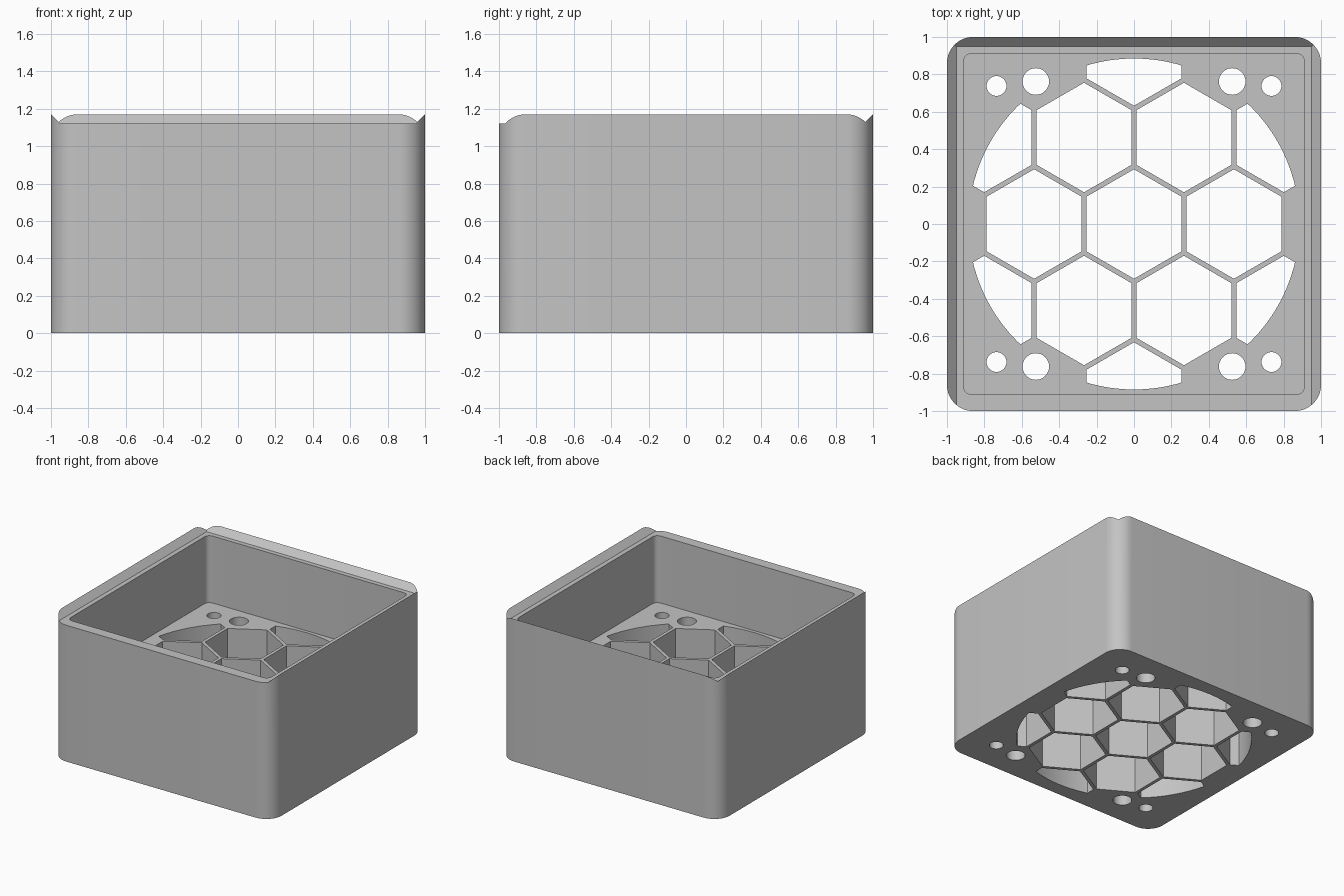
import bpy, bmesh
from math import pi, sin, cos, sqrt

cube = bpy.data.objects.get("Cube")
if cube:
    bpy.data.objects.remove(cube, do_unlink=True)

# Main dimensions
HEIGHT, RIM_FLOOR, GRILLE_TOP = 1.17, 1.12, 0.57
PITCH, BAR = 0.534, 0.027

grey = bpy.data.materials.new("plain_grey")
grey.use_nodes = True
grey.diffuse_color = (0.55, 0.55, 0.55, 1)
grey.node_tree.nodes["Principled BSDF"].inputs["Base Color"].default_value = grey.diffuse_color


def circle(cx, cy, r, n, turn=0.0):
    return [(cx + r * cos(turn + 2 * pi * i / n), cy + r * sin(turn + 2 * pi * i / n))
            for i in range(n)]


def rounded_square(half, r, steps):
    points = []
    for q, (sx, sy) in enumerate([(1, 1), (-1, 1), (-1, -1), (1, -1)]):
        for i in range(steps + 1):
            a = (q + i / steps) * pi / 2
            points.append((sx * (half - r) + r * cos(a), sy * (half - r) + r * sin(a)))
    return points


def add_prism(bm, bottom, z0, z1, top=None):
    low = [bm.verts.new((x, y, z0)) for x, y in bottom]
    high = [bm.verts.new((x, y, z1)) for x, y in top or bottom]
    bm.faces.new(low[::-1])
    bm.faces.new(high)
    n = len(low)
    for i in range(n):
        j = (i + 1) % n
        bm.faces.new((low[i], low[j], high[j], high[i]))


def make(name, prisms):
    bm = bmesh.new()
    for prism in prisms:
        add_prism(bm, *prism)
    mesh = bpy.data.meshes.new(name)
    bm.to_mesh(mesh)
    bm.free()
    obj = bpy.data.objects.new(name, mesh)
    bpy.context.collection.objects.link(obj)
    return obj


def combine(target, tool, operation):
    """Apply a boolean and remove the tool."""
    mod = target.modifiers.new("cut", 'BOOLEAN')
    mod.operation, mod.solver, mod.object = operation, 'EXACT', tool
    bpy.context.view_layer.update()
    graph = bpy.context.evaluated_depsgraph_get()
    mesh = bpy.data.meshes.new_from_object(target.evaluated_get(graph))
    target.modifiers.clear()
    target.data = mesh
    bpy.data.objects.remove(tool, do_unlink=True)


# Solid body with rounded upright corners
body = make("grille_box", [(rounded_square(1, 0.14, 12), 0, HEIGHT)])

# Honeycomb openings, trimmed to a round field
row = PITCH * sqrt(3) / 2
centres = [(i * PITCH, 0) for i in (-1, 0, 1)]
centres += [(i * PITCH / 2, s * row) for i in (-3, -1, 1, 3) for s in (-1, 1)]
centres += [(0, s * 2 * row) for s in (-1, 1)]
cell_radius = (PITCH - BAR) / sqrt(3)
cells = make("cell_cutter", [(circle(x, y, cell_radius, 6, pi / 2), -0.1, 0.8) for x, y in centres])
field = make("field_cutter", [(circle(0, 0, 0.885, 96), -0.2, 0.9)])
combine(cells, field, 'INTERSECT')
combine(body, cells, 'DIFFERENCE')

# Two screw holes in every corner
holes = [(circle(sx * x, sy * y, r, 32), -0.1, 0.8)
         for x, y, r in ((0.735, 0.738, 0.053), (0.525, 0.762, 0.071))
         for sx in (-1, 1) for sy in (-1, 1)]
combine(body, make("hole_cutter", holes), 'DIFFERENCE')

# Open upper chamber
chamber = make("chamber_cutter", [(rounded_square(0.912, 0.045, 6), GRILLE_TOP, 1.4)])
combine(body, chamber, 'DIFFERENCE')


# Sloping lid seat, open at the front
def seat(w):
    return [(-w, -1.3), (w, -1.3), (w, w), (-w, w)]


lid_seat = make("lid_seat_cutter", [(seat(0.95), RIM_FLOOR, RIM_FLOOR + 0.1, seat(1.05))])
combine(body, lid_seat, 'DIFFERENCE')

body.data.materials.clear()
body.data.materials.append(grey)
for face in body.data.polygons:
    face.material_index = 0

# Smooth rounded walls, crisp edges
bpy.ops.object.select_all(action='DESELECT')
body.select_set(True)
bpy.context.view_layer.objects.active = body
bpy.ops.object.shade_smooth_by_angle(angle=pi / 6)
